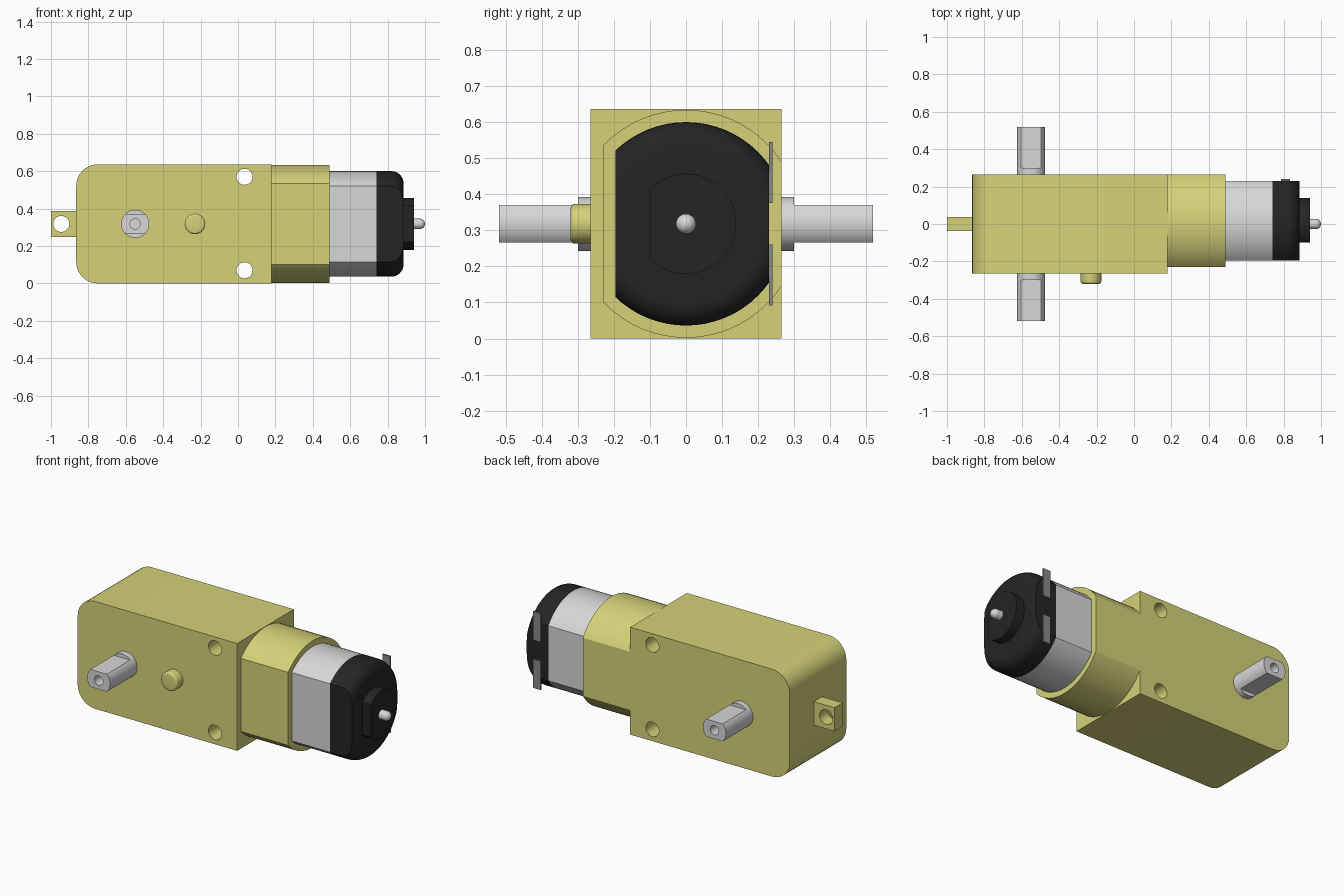
import bpy
import bmesh
from math import sin, cos, pi, radians
from mathutils import Vector

if "Cube" in bpy.data.objects:
    bpy.data.objects.remove(bpy.data.objects["Cube"])

X, Y, Z = Vector((1, 0, 0)), Vector((0, 1, 0)), Vector((0, 0, 1))
MID = 0.318  # height of the motor axis


def material(name, r, g, b):
    m = bpy.data.materials.new(name)
    m.use_nodes = True
    m.diffuse_color = (r, g, b, 1)
    m.node_tree.nodes["Principled BSDF"].inputs["Base Color"].default_value = (r, g, b, 1)
    return m


yellow = material("yellow plastic", 0.67, 0.64, 0.19)
silver = material("silver metal", 0.68, 0.68, 0.68)
black = material("black plastic", 0.018, 0.018, 0.018)
grey = material("grey terminal metal", 0.25, 0.25, 0.25)


def finish(bm, name, mat):
    """Turn a bmesh into a smooth-shaded object with sharp edges kept."""
    bmesh.ops.recalc_face_normals(bm, faces=bm.faces)
    me = bpy.data.meshes.new(name)
    bm.to_mesh(me)
    bm.free()
    me.materials.append(mat)
    ob = bpy.data.objects.new(name, me)
    bpy.context.collection.objects.link(ob)
    smooth(ob)
    return ob


def activate(ob):
    bpy.ops.object.select_all(action="DESELECT")
    ob.select_set(True)
    bpy.context.view_layer.objects.active = ob


def smooth(ob):
    activate(ob)
    bpy.ops.object.shade_smooth_by_angle(angle=radians(30))


def lathe(name, mat, profile, axis=X, centre=(0, 0, MID), cuts=(), steps=64):
    """Revolve (distance, radius) points round an axis, then slice flats off."""
    bm = bmesh.new()
    c = Vector(centre)
    vs = [bm.verts.new(c + axis * t + Z * r) for t, r in profile]
    es = [bm.edges.new(pair) for pair in zip(vs, vs[1:])]
    bmesh.ops.spin(bm, geom=vs + es, cent=c, axis=axis, angle=2 * pi,
                   steps=steps, use_merge=True)
    bmesh.ops.remove_doubles(bm, verts=bm.verts, dist=1e-5)
    for point, normal in cuts:
        bmesh.ops.bisect_plane(bm, geom=bm.verts[:] + bm.edges[:] + bm.faces[:],
                               plane_co=point, plane_no=normal, clear_outer=True)
        bmesh.ops.holes_fill(bm, edges=[e for e in bm.edges if e.is_boundary])
    return finish(bm, name, mat)


def rod(name, mat, start, end, radius, **options):
    return lathe(name, mat, [(start, 0), (start, radius), (end, radius), (end, 0)], **options)


def prism(name, mat, outline, y0, y1):
    """Extrude an (x, z) outline along y."""
    bm = bmesh.new()
    face = bm.faces.new([bm.verts.new((x, y0, z)) for x, z in outline])
    out = bmesh.ops.extrude_face_region(bm, geom=[face])
    moved = [v for v in out["geom"] if isinstance(v, bmesh.types.BMVert)]
    bmesh.ops.translate(bm, verts=moved, vec=Y * (y1 - y0))
    return finish(bm, name, mat)


def block(name, mat, x0, x1, y0, y1, z0, z1):
    return prism(name, mat, [(x0, z0), (x1, z0), (x1, z1), (x0, z1)], y0, y1)


def drill(ob, x, z, radius=0.043):
    """Bore a hole right through along y."""
    cutter = rod("hole_cutter", ob.data.materials[0], -0.5, 0.5, radius,
                 axis=Y, centre=(x, 0, z), steps=32)
    cutter.hide_render = True
    mod = ob.modifiers.new("hole", "BOOLEAN")
    mod.operation, mod.solver, mod.object = "DIFFERENCE", "EXACT", cutter
    activate(ob)
    bpy.ops.object.modifier_apply(modifier=mod.name)
    bpy.data.objects.remove(cutter)
    smooth(ob)


def arc(cx, cy, r, start, end, n=10):
    angles = [radians(start + (end - start) * i / n) for i in range(n + 1)]
    return [(cx + r * cos(a), cy + r * sin(a)) for a in angles]


# Gearbox housing, rounded at the far end
TOP, R = 0.636, 0.115
outline = [(0.18, 0), (0.18, TOP)]
outline += arc(-0.865 + R, TOP - R, R, 90, 180) + arc(-0.865 + R, R, R, 180, 270)
housing = prism("gearbox_housing", yellow, outline, -0.265, 0.265)
for z in (0.07, 0.57):
    drill(housing, 0.035, z)

# Mounting tab
tab = block("mounting_tab", yellow, -1, -0.865, -0.038, 0.038, 0.248, 0.388)
drill(tab, -0.945, MID)

# Locating peg on the front
lathe("locating_peg", yellow, [(0.26, 0), (0.26, 0.055)] + arc(0.308, 0.043, 0.012, 90, 0, 4)
      + [(0.32, 0)], axis=-Y, centre=(-0.23, 0, MID), steps=32)


# Motor collar, can and end cap: round bodies with flat sides
def flats(front, back):
    return [(Y * front, -Y), (Y * back, Y)]


rod("motor_collar", yellow, 0.18, 0.49, 0.316, cuts=flats(-0.23, 0.265))
rod("motor_can", silver, 0.49, 0.74, 0.282, cuts=flats(-0.196, 0.23))
lathe("motor_end_cap", black, [(0.74, 0), (0.74, 0.282)] + arc(0.82, 0.217, 0.065, 90, 0, 8)
      + [(0.885, 0)], cuts=flats(-0.196, 0.23))
rod("end_cap_boss", black, 0.885, 0.94, 0.139, cuts=[(Y * -0.1, -Y)])
lathe("motor_shaft_tip", silver, [(0.94, 0), (0.94, 0.028)] + arc(0.972, 0, 0.028, 90, 0, 6),
      steps=24)

# Terminals on the back of the cap
for name, z in (("lower_terminal", 0.092), ("upper_terminal", 0.376)):
    block(name, grey, 0.785, 0.835, 0.23, 0.24, z, z + 0.169)

# Output axle: round core, with a bored, double-flat end each side
AXLE = (-0.55, 0, MID)
rod("axle_core", silver, -0.3, 0.3, 0.075, axis=Y, centre=AXLE, steps=48)
for name, axis in (("front_axle_end", -Y), ("back_axle_end", Y)):
    lathe(name, silver, [(0.3, 0), (0.3, 0.075), (0.519, 0.075), (0.519, 0.028),
                         (0.42, 0.028), (0.42, 0)], axis=axis, centre=AXLE, steps=48,
          cuts=[(Z * (MID + 0.052), Z), (Z * (MID - 0.052), -Z)])
